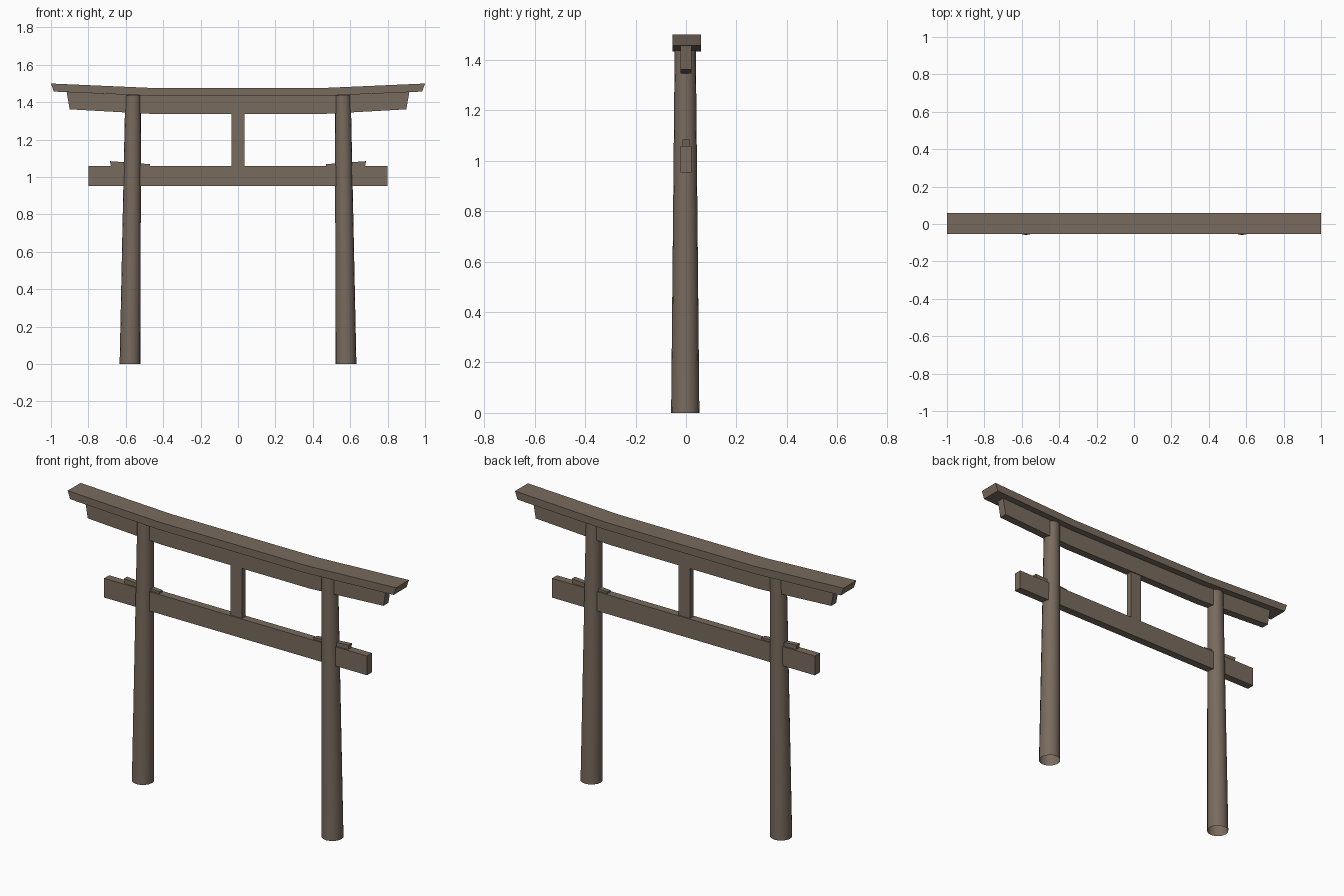
import bpy, bmesh

if "Cube" in bpy.data.objects:
    bpy.data.objects.remove(bpy.data.objects["Cube"])

wood = bpy.data.materials.new("weathered_wood")
wood.diffuse_color = (0.19, 0.146, 0.111, 1)
wood.use_nodes = True
wood.node_tree.nodes["Principled BSDF"].inputs["Base Color"].default_value = wood.diffuse_color


def finish(name, bm):
    bmesh.ops.recalc_face_normals(bm, faces=bm.faces)
    me = bpy.data.meshes.new(name)
    bm.to_mesh(me)
    bm.free()
    me.materials.append(wood)
    ob = bpy.data.objects.new(name, me)
    bpy.context.scene.collection.objects.link(ob)
    return ob


def beam(name, sections, y0, y1):
    """Beam along x; each section is (x_bottom, z_bottom, x_top, z_top)."""
    bm = bmesh.new()
    rings = []
    for xb, zb, xt, zt in sections:
        pts = [(xb, y0, zb), (xb, y1, zb), (xt, y1, zt), (xt, y0, zt)]
        rings.append([bm.verts.new(p) for p in pts])
    for a, b in zip(rings, rings[1:]):
        for i in range(4):
            j = (i + 1) % 4
            bm.faces.new((a[i], a[j], b[j], b[i]))
    bm.faces.new(rings[0])
    bm.faces.new(rings[-1])
    return finish(name, bm)


def mirrored(half):
    """Full list of sections from the right half."""
    return [(-a, b, -c, d) for a, b, c, d in reversed(half)] + half


# upturned top lintel and the narrower one beneath it
beam("top_lintel", mirrored([(0.45, 1.434, 0.45, 1.476),
                             (0.985, 1.457, 1.0, 1.5)]), -0.053, 0.059)
beam("lower_lintel", mirrored([(0.45, 1.337, 0.45, 1.434),
                               (0.9, 1.362, 0.916, 1.454)]), -0.021, 0.022)

# straight tie beam and central strut
beam("tie_beam", mirrored([(0.8, 0.953, 0.8, 1.059)]), -0.021, 0.022)
beam("centre_strut", mirrored([(0.035, 1.059, 0.035, 1.337)]), -0.016, 0.017)

for side, s in (("left", -1), ("right", 1)):
    # wedge through the pillar on top of the tie beam
    beam(side + "_wedge", [(s * 0.47, 1.055, s * 0.47, 1.069),
                           (s * 0.679, 1.055, s * 0.685, 1.085)], -0.013, 0.014)

    # tapered pillar leaning inwards, open at the foot
    bm = bmesh.new()
    bmesh.ops.create_cone(bm, cap_ends=False, segments=16, radius1=0.056,
                          radius2=0.042, depth=1.436)
    for v in bm.verts:
        t = v.co.z / 1.436 + 0.5
        v.co.x += s * (0.577 - 0.016 * t)
        v.co.y -= 0.003
        v.co.z += 0.718
    pillar = finish(side + "_pillar", bm)
    # outward normals on the open tube
    me = pillar.data
    f = me.polygons[0]
    if (f.center.x - s * 0.569) * f.normal.x + (f.center.y + 0.003) * f.normal.y < 0:
        me.flip_normals()
    for p in me.polygons:
        p.use_smooth = True
